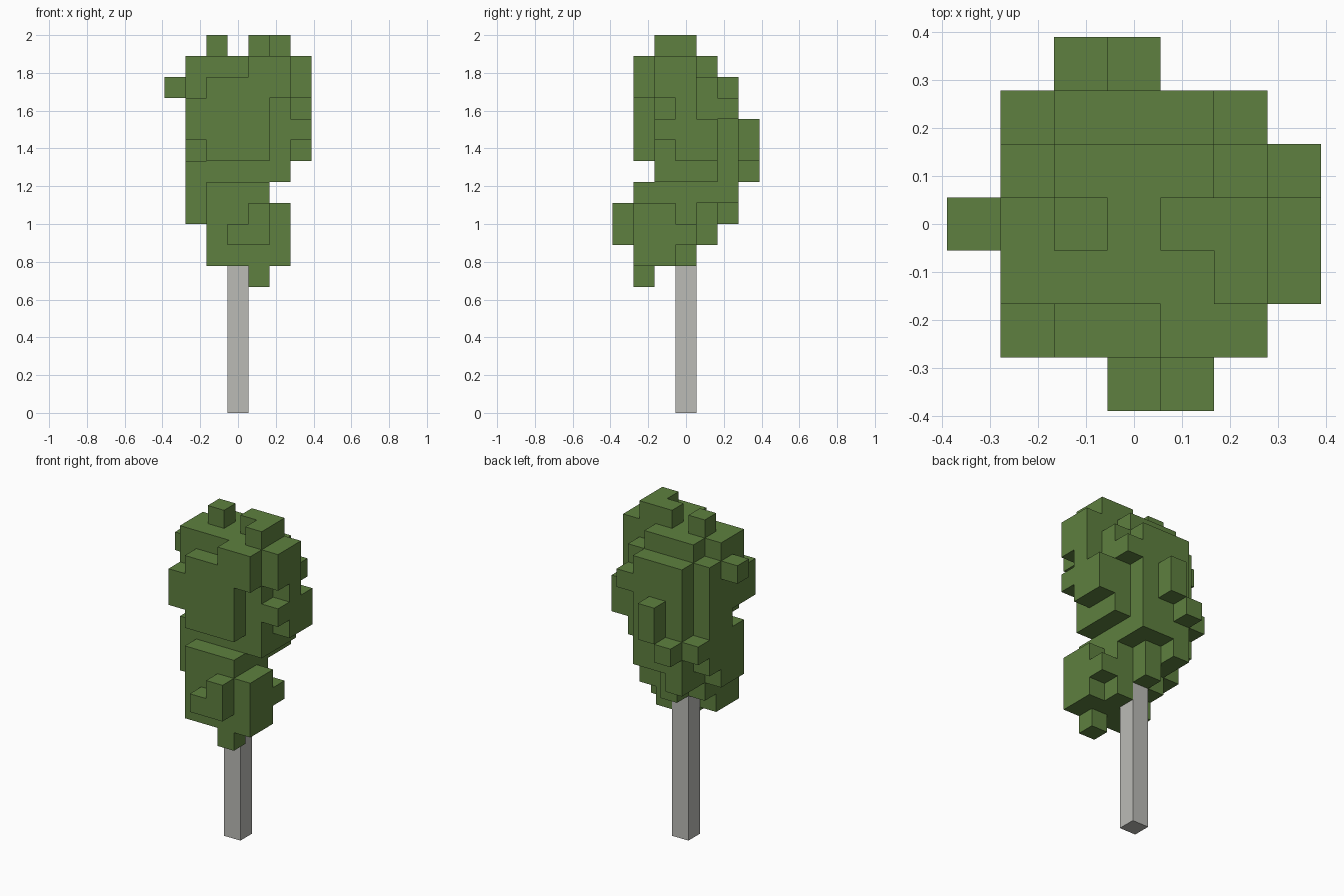
import bpy
import bmesh
from itertools import product
from mathutils import Vector

old = bpy.data.objects.get("Cube")
if old:
    bpy.data.objects.remove(old, do_unlink=True)

UNIT = 1 / 9  # edge of one cube; the tree is eighteen cubes tall


def material(name, color):
    mat = bpy.data.materials.new(name)
    mat.use_nodes = True
    mat.diffuse_color = color
    bsdf = next(n for n in mat.node_tree.nodes if n.type == 'BSDF_PRINCIPLED')
    bsdf.inputs["Base Color"].default_value = color
    bsdf.inputs["Roughness"].default_value = 0.9
    return mat


def span(value):
    """A single cell, or an inclusive (first, last) pair of cells."""
    first, last = value if isinstance(value, tuple) else (value, value)
    return range(first, last + 1)


def fill(cells, x, y, z):
    cells.update(product(span(x), span(y), span(z)))


def build_cubes(name, cells, mat, hidden=()):
    """Make one welded skin around the filled cells."""
    bm = bmesh.new()
    for cell in sorted(cells):
        center = Vector(cell) + Vector((0, 0, 0.5))
        for axis, sign in product(range(3), (-1, 1)):
            normal = Vector((0, 0, 0))
            normal[axis] = sign
            neighbour = tuple(int(c + n) for c, n in zip(cell, normal))
            if neighbour in cells or neighbour in hidden:
                continue
            u, v = Vector((0, 0, 0)), Vector((0, 0, 0))
            u[(axis + 1) % 3] = 0.5
            v[(axis + 2) % 3] = 0.5 * sign
            mid = center + normal / 2
            corners = (mid - u - v, mid + u - v, mid + u + v, mid - u + v)
            bm.faces.new([bm.verts.new(c * UNIT) for c in corners])
    bmesh.ops.remove_doubles(bm, verts=bm.verts, dist=UNIT / 100)
    mesh = bpy.data.meshes.new(name)
    bm.to_mesh(mesh)
    bm.free()
    mesh.materials.append(mat)
    obj = bpy.data.objects.new(name, mesh)
    bpy.context.collection.objects.link(obj)
    return obj


# Trunk: a plain square post
bpy.ops.mesh.primitive_cube_add(size=1, location=(0, 0, 4 * UNIT))
trunk = bpy.context.object
trunk.name = "trunk"
trunk.scale = (UNIT, UNIT, 8 * UNIT)
trunk.data.materials.append(material("pale grey bark", (0.497, 0.497, 0.468, 1)))

leaves = set()

# Crown core
fill(leaves, (-1, 1), (-1, 1), (10, 16))

# Front slab of the crown
fill(leaves, (-1, 1), -2, (12, 15))
fill(leaves, -2, -2, (13, 14))
fill(leaves, 2, -2, (15, 16))
fill(leaves, 1, -2, 16)

# Back slab and its knobs
fill(leaves, (-1, 1), 2, (10, 15))
fill(leaves, 2, 2, 14)
fill(leaves, -2, 2, 11)
fill(leaves, -1, 2, 9)
fill(leaves, -1, 3, 11)
fill(leaves, 0, 3, (12, 13))

# Right flank
fill(leaves, -2, (-1, 0), (9, 11))
fill(leaves, -2, 0, 12)
fill(leaves, -2, 1, (10, 15))
fill(leaves, -2, (-1, 0), (13, 16))
fill(leaves, -3, 0, 15)

# Left flank and its knobs
fill(leaves, 2, (-1, 1), (11, 15))
fill(leaves, 2, (-1, 0), 16)
fill(leaves, 3, (0, 1), (12, 13))
fill(leaves, 3, -1, 13)
fill(leaves, 3, 0, 14)
fill(leaves, 3, (-1, 0), (15, 16))

# Top tufts
fill(leaves, -1, 0, 17)
fill(leaves, (1, 2), 0, 17)
fill(leaves, 2, -1, 17)

# Lower bough at the front
fill(leaves, (-1, 2), (-2, -1), (7, 9))
fill(leaves, (-1, 1), -2, 10)
fill(leaves, (0, 1), -3, 8)
fill(leaves, 1, -3, 9)
fill(leaves, 1, -2, 6)

# Underside around the top of the trunk
fill(leaves, (-1, 1), 0, (8, 9))
fill(leaves, 1, 0, 7)
fill(leaves, 2, 0, 8)
fill(leaves, 0, 1, (8, 9))
fill(leaves, -1, 1, 9)

trunk_cells = set()
fill(trunk_cells, 0, 0, (0, 7))
green = material("leaf green", (0.112, 0.216, 0.050, 1))
build_cubes("foliage", leaves, green, hidden=trunk_cells)
